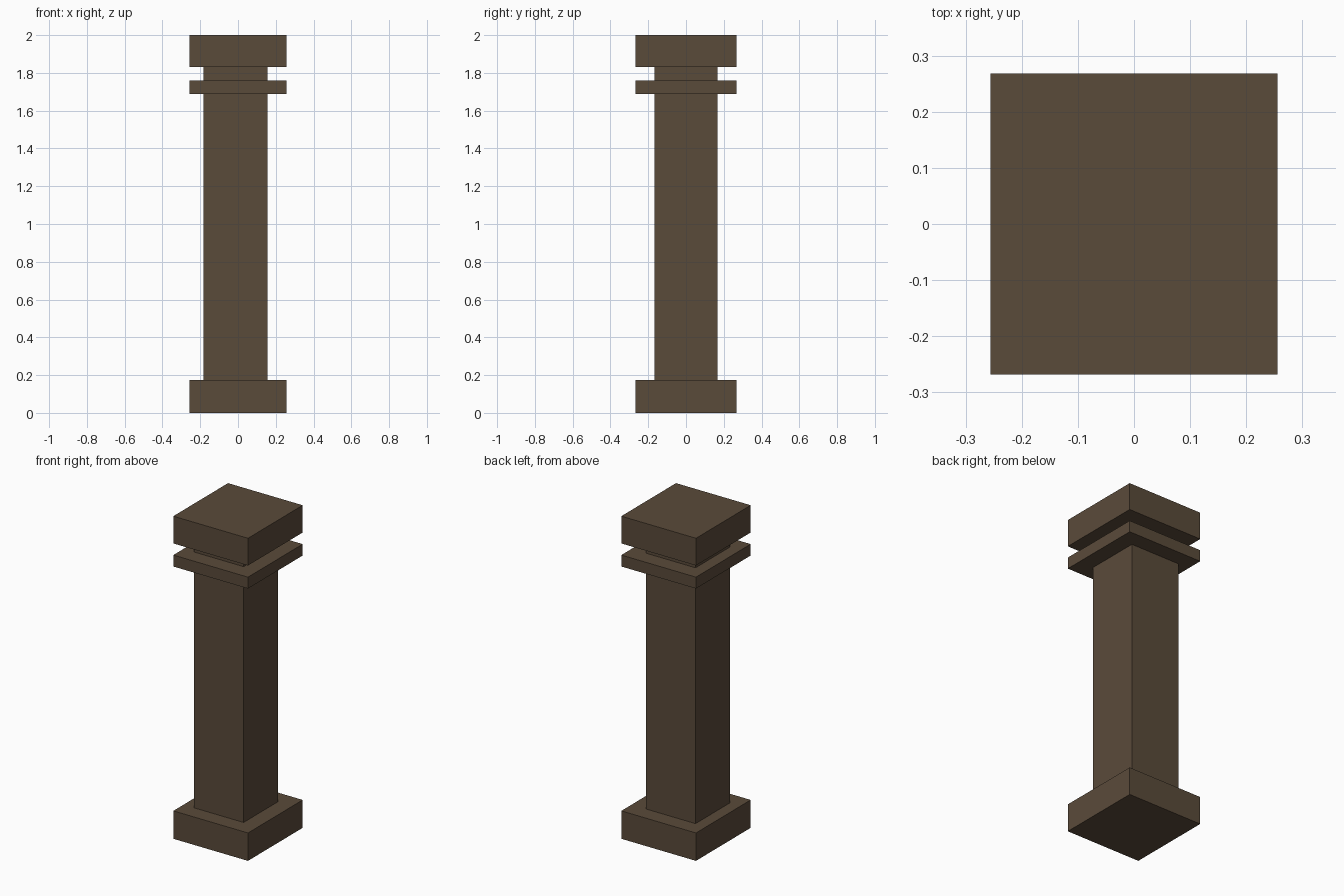
import bpy
import bmesh

cube = bpy.data.objects.get("Cube")
if cube:
    bpy.data.objects.remove(cube, do_unlink=True)

# Single dark brown material
brown = bpy.data.materials.new("dark_brown")
brown.use_nodes = True
colour = (0.102, 0.069, 0.042, 1.0)
brown.diffuse_color = colour
bsdf = brown.node_tree.nodes["Principled BSDF"]
bsdf.inputs["Base Color"].default_value = colour
bsdf.inputs["Roughness"].default_value = 0.9


def block(name, x, y, z):
    """Box spanning the given (min, max) ranges."""
    mesh = bpy.data.meshes.new(name)
    bm = bmesh.new()
    bmesh.ops.create_cube(bm, size=1.0)
    for v in bm.verts:
        v.co = [r[0] if c < 0 else r[1] for c, r in zip(v.co, (x, y, z))]
    bm.to_mesh(mesh)
    bm.free()
    mesh.materials.append(brown)
    obj = bpy.data.objects.new(name, mesh)
    bpy.context.collection.objects.link(obj)
    return obj


# Wide slabs share one footprint
SLAB_X, SLAB_Y = (-0.256, 0.256), (-0.268, 0.268)
for name, z in (("base", (0.0, 0.173)),
                ("collar", (1.688, 1.759)),
                ("capital", (1.831, 2.0))):
    block(name, SLAB_X, SLAB_Y, z)

# Shaft, slightly off centre, runs from base through collar to capital
block("shaft", (-0.183, 0.156), (-0.168, 0.168), (0.173, 1.831))
